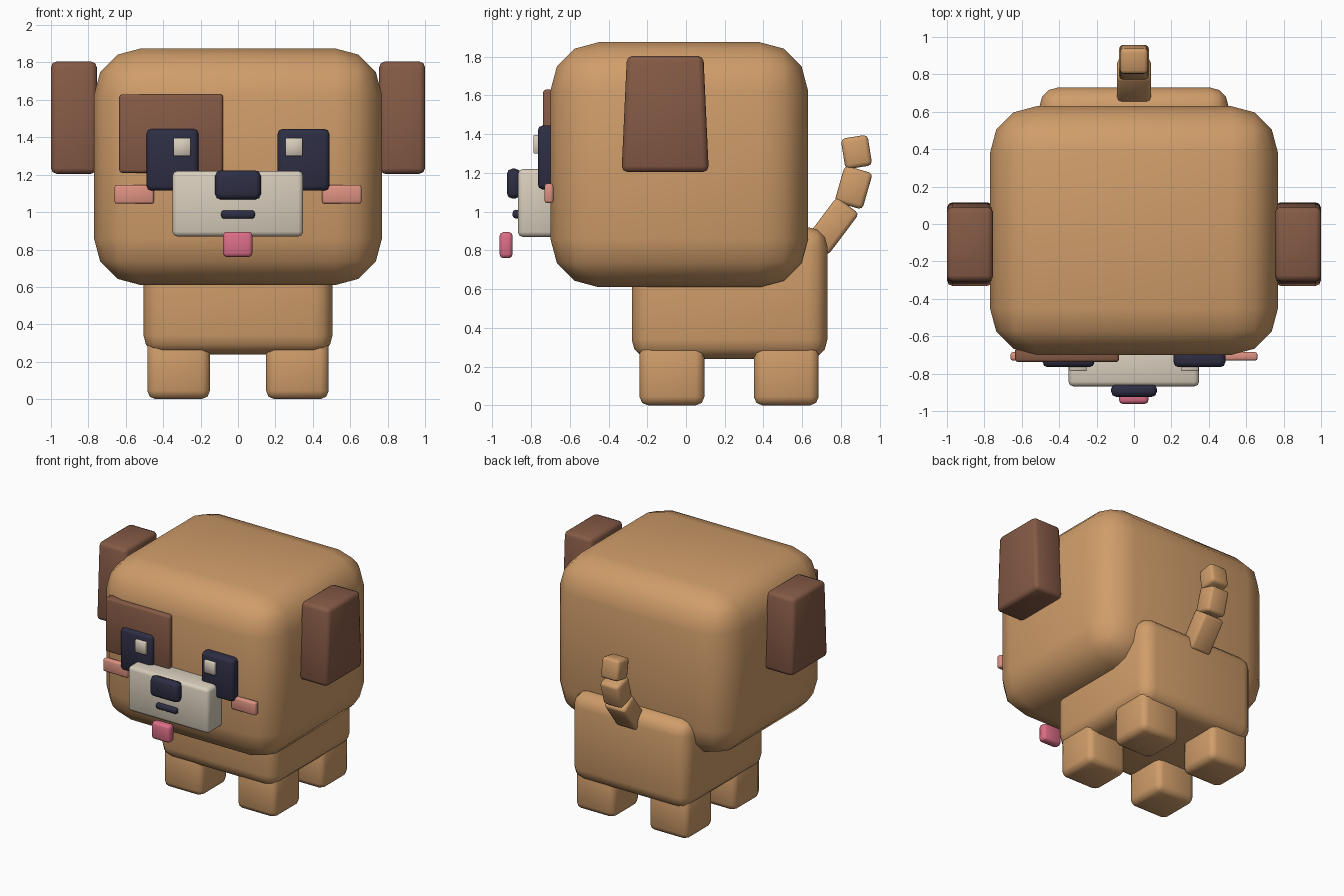
import bpy
import bmesh
from math import radians
from mathutils import Matrix

cube = bpy.data.objects.get("Cube")
if cube:
    bpy.data.objects.remove(cube, do_unlink=True)


def material(name, rgb):
    m = bpy.data.materials.new(name)
    m.use_nodes = True
    colour = (*rgb, 1)
    m.diffuse_color = colour
    bsdf = m.node_tree.nodes["Principled BSDF"]
    bsdf.inputs["Base Color"].default_value = colour
    bsdf.inputs["Roughness"].default_value = 0.7
    return m


TAN = material("tan fur", (0.63, 0.337, 0.144))
BROWN = material("brown fur", (0.235, 0.102, 0.061))
NAVY = material("dark navy", (0.027, 0.027, 0.058))
CREAM = material("cream", (0.68, 0.61, 0.50))
BLUSH = material("blush pink", (0.73, 0.288, 0.223))
PINK = material("tongue pink", (0.716, 0.156, 0.242))


def block(name, mat, x, y, z, bevel, segments=2, tilt=0, flare=1):
    """Rounded box from its x, y, z ranges; flare widens the bottom along y."""
    size = [b - a for a, b in (x, y, z)]
    centre = [(a + b) / 2 for a, b in (x, y, z)]
    bm = bmesh.new()
    bmesh.ops.create_cube(bm, size=1, matrix=Matrix.Diagonal((*size, 1)))
    for v in bm.verts:
        if v.co.z < 0:
            v.co.y *= flare
    bmesh.ops.bevel(bm, geom=bm.edges[:], offset=bevel, segments=segments,
                    profile=0.5, affect='EDGES', clamp_overlap=True)
    bmesh.ops.rotate(bm, verts=bm.verts, matrix=Matrix.Rotation(radians(tilt), 3, 'X'))
    bmesh.ops.recalc_face_normals(bm, faces=bm.faces)
    for f in bm.faces:
        f.smooth = True
    me = bpy.data.meshes.new(name)
    bm.to_mesh(me)
    bm.free()
    me.materials.append(mat)
    ob = bpy.data.objects.new(name, me)
    ob.location = centre
    bpy.context.collection.objects.link(ob)
    return ob


def pair(name, mat, x, y, z, bevel, **kw):
    """Matching blocks on both sides of the model."""
    block("left_" + name, mat, x, y, z, bevel, **kw)
    block("right_" + name, mat, (-x[1], -x[0]), y, z, bevel, **kw)


# Head and body
block("head", TAN, (-0.77, 0.77), (-0.70, 0.63), (0.61, 1.875), 0.25, segments=3)
block("body", TAN, (-0.505, 0.505), (-0.28, 0.73), (0.24, 0.92), 0.10, segments=3)

# Legs
pair("front_leg", TAN, (0.15, 0.485), (-0.24, 0.095), (0, 0.34), 0.045)
pair("back_leg", TAN, (0.15, 0.485), (0.35, 0.685), (0, 0.34), 0.045)

# Ears, wider at the bottom
pair("ear", BROWN, (0.755, 1.0), (-0.305, 0.09), (1.205, 1.805), 0.03, flare=1.14)

# Tail segments: half width, thickness, length, y, z, tilt
for i, (hw, t, length, y, z, tilt) in enumerate((
        (0.09, 0.145, 0.27, 0.755, 0.925, -37),
        (0.08, 0.15, 0.195, 0.865, 1.125, -16),
        (0.075, 0.14, 0.16, 0.88, 1.308, 9))):
    block(f"tail_segment_{i + 1}", TAN, (-hw, hw), (y - t / 2, y + t / 2),
          (z - length / 2, z + length / 2), 0.022, tilt=tilt)

# Face
block("eye_patch", BROWN, (-0.635, -0.08), (-0.738, -0.66), (1.21, 1.63), 0.015)
pair("eye", NAVY, (0.212, 0.488), (-0.765, -0.66), (1.115, 1.445), 0.025)
pair("eye_glint", CREAM, (0.253, 0.345), (-0.787, -0.75), (1.30, 1.397), 0.004, segments=1)
pair("cheek", BLUSH, (0.45, 0.66), (-0.73, -0.685), (1.045, 1.145), 0.012)

# Muzzle
block("muzzle", CREAM, (-0.35, 0.348), (-0.868, -0.64), (0.87, 1.22), 0.025)
block("nose", NAVY, (-0.122, 0.122), (-0.925, -0.853), (1.068, 1.222), 0.028)
block("mouth", NAVY, (-0.09, 0.09), (-0.895, -0.855), (0.965, 1.01), 0.015)
block("tongue", PINK, (-0.08, 0.077), (-0.962, -0.895), (0.76, 0.895), 0.02)
